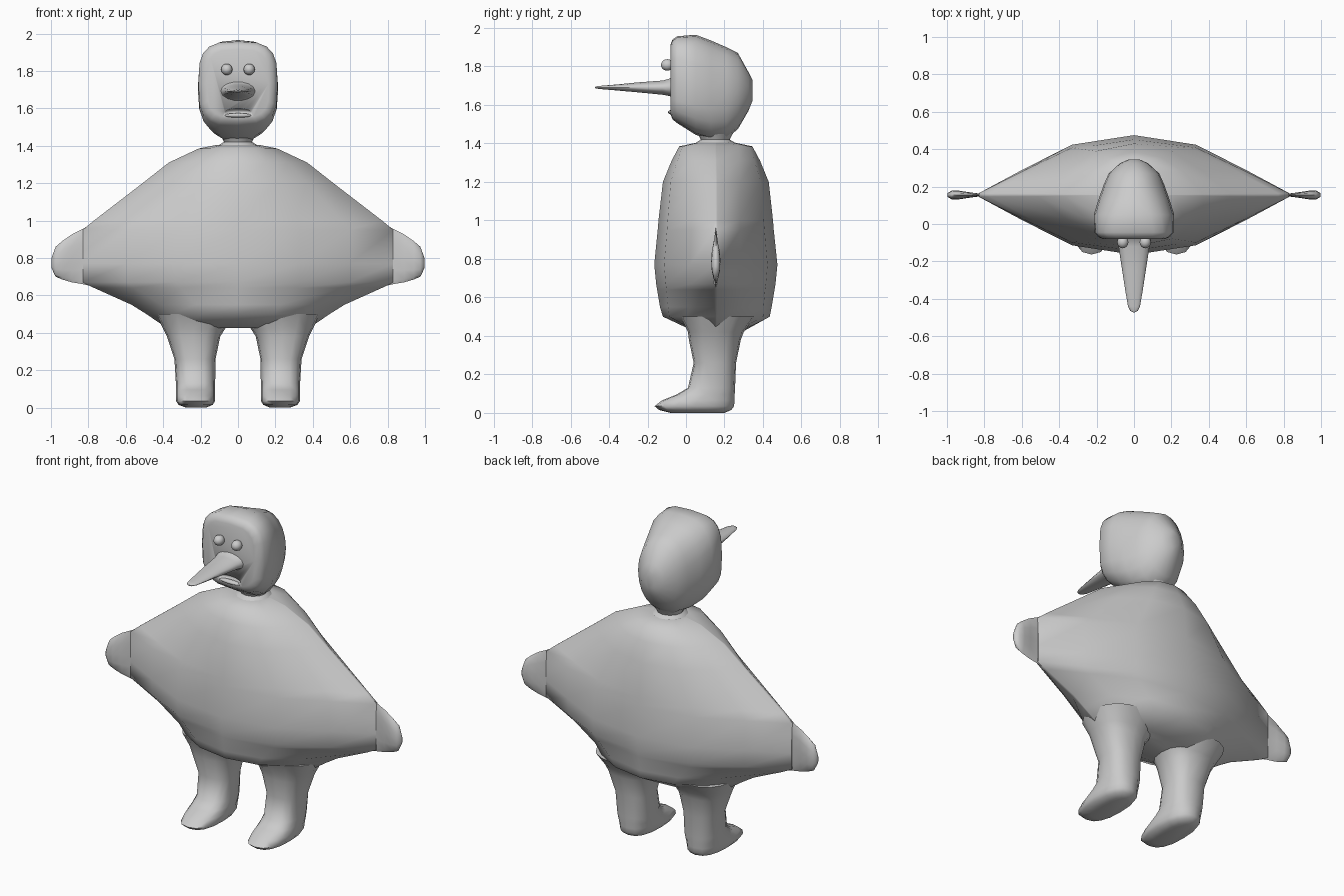
import bpy, bmesh, math

if "Cube" in bpy.data.objects:
    bpy.data.objects.remove(bpy.data.objects["Cube"])


def ring(u0, u1, v0, v1, n=12, e=2.0):
    """Superellipse filling the box u0..u1, v0..v1."""
    pts = []
    for i in range(n):
        a = 2 * math.pi * i / n
        c, s = math.cos(a), math.sin(a)
        u = math.copysign(abs(c) ** (2 / e), c)
        v = math.copysign(abs(s) ** (2 / e), s)
        pts.append(((u0 + u1) / 2 + u * (u1 - u0) / 2, (v0 + v1) / 2 + v * (v1 - v0) / 2))
    return pts


def loft(name, rings, mirror=False, angle=60):
    """Skin a stack of point rings and cap both ends."""
    bm = bmesh.new()
    loops = [[bm.verts.new(p) for p in r] for r in rings]
    n = len(loops[0])
    for a, b in zip(loops, loops[1:]):
        for i in range(n):
            j = (i + 1) % n
            bm.faces.new((a[i], a[j], b[j], b[i]))
    bm.faces.new(loops[0][::-1])
    bm.faces.new(loops[-1])
    bmesh.ops.recalc_face_normals(bm, faces=bm.faces[:])
    me = bpy.data.meshes.new(name)
    bm.to_mesh(me)
    bm.free()
    ob = bpy.data.objects.new(name, me)
    bpy.context.collection.objects.link(ob)
    return finish(ob, mirror, angle)


def finish(ob, mirror=False, angle=60):
    bpy.ops.object.select_all(action='DESELECT')
    ob.select_set(True)
    bpy.context.view_layer.objects.active = ob
    bpy.ops.object.shade_smooth_by_angle(angle=math.radians(angle))
    if mirror:
        ob.modifiers.new("mirror", 'MIRROR')
    return ob


def ball(name, loc, scale, mirror=False):
    bm = bmesh.new()
    bmesh.ops.create_uvsphere(bm, u_segments=16, v_segments=10, radius=1)
    for v in bm.verts:
        v.co = [v.co[i] * scale[i] + loc[i] for i in range(3)]
    me = bpy.data.meshes.new(name)
    bm.to_mesh(me)
    bm.free()
    ob = bpy.data.objects.new(name, me)
    bpy.context.collection.objects.link(ob)
    return finish(ob, mirror)


# Wide body: lens-shaped sections, rounder (k) near neck and hips
CY = 0.155
LENS = [(1, .03, 0), (.72, .42, .69), (.4, .84, .92), (0, 1, 1)]


def lens(z, w, yf, yb, k):
    prof = [(s, a + (b - a) * k) for s, a, b in LENS]
    half = prof + [(-s, d) for s, d in prof[-2::-1]]
    back = [(w * s, CY + (yb - CY) * d, z) for s, d in half]
    front = [(-w * s, CY + (yf - CY) * d, z) for s, d in half]
    return back + front


loft("body", [lens(*s) for s in (
    (.425, .38, .04, .30, 1), (.50, .49, -.12, .435, .5), (.55, .57, -.135, .445, .2),
    (.64, .77, -.15, .46, 0), (.67, .83, -.155, .465, 0), (.77, .83, -.165, .475, 0),
    (.95, .83, -.147, .456, 0), (1.0, .77, -.143, .452, 0), (1.2, .51, -.12, .43, .15),
    (1.31, .37, -.075, .385, .4), (1.385, .21, -.035, .345, .8), (1.405, .11, .06, .25, 1))])

# Flat hands at the tips
loft("hand", [[(x, y, z) for y, z in ring(CY - t, CY + t, z0, z1)] for x, z0, z1, t in (
    (.78, .648, .985, .008), (.83, .66, .955, .008), (.89, .67, .925, .016),
    (.94, .685, .89, .024), (.975, .70, .86, .023), (.997, .745, .80, .01))], mirror=True)

# Legs running into forward-pointing feet
loft("leg", [[(x, y, z) for x, y in ring(x0, x1, y0, y1, 16, 2.5)] for z, x0, x1, y0, y1 in (
    (.50, .02, .44, -.03, .36), (.42, .07, .40, .01, .30), (.38, .095, .38, .015, .285),
    (.26, .12, .34, .04, .26), (.13, .122, .332, .01, .255), (.095, .122, .332, -.05, .253),
    (.065, .122, .332, -.125, .252), (.035, .122, .332, -.163, .25),
    (.015, .135, .318, -.14, .235), (0, .17, .28, -.08, .2))], mirror=True)

# Neck
loft("neck", [[(x, y, z) for x, y in ring(-r, r, .152 - r, .152 + r)] for z, r in (
    (1.38, .12), (1.405, .10), (1.42, .075), (1.44, .085), (1.48, .11))])

# Head: flat face, tapering to the back
head = loft("head", [[(x, y, z) for x, z in ring(-w, w, z0, z1, 20, e)] for y, w, z0, z1, e in (
    (-.08, .165, 1.55, 1.915, 3.5), (-.07, .19, 1.525, 1.94, 3.5), (-.045, .212, 1.505, 1.957, 3.3),
    (.05, .215, 1.445, 1.965, 2.7), (.13, .19, 1.42, 1.935, 2.4), (.21, .162, 1.425, 1.90, 2.2),
    (.27, .135, 1.475, 1.87, 2.1), (.325, .075, 1.57, 1.77, 2), (.345, .03, 1.62, 1.73, 2))])

# Mouth recess
cutter = ball("mouth_cutter", (0, -.085, 1.58), (.075, .035, .02))
cutter.hide_render = True
cutter.hide_set(True)
cut = head.modifiers.new("mouth", 'BOOLEAN')
cut.operation = 'DIFFERENCE'
cut.object = cutter

# Long beak
loft("beak", [[(x, y, z) for x, z in ring(-w, w, z0, z1, 14)] for y, w, z0, z1 in (
    (-.06, .10, 1.625, 1.76), (-.085, .09, 1.645, 1.738), (-.12, .083, 1.652, 1.728),
    (-.25, .063, 1.665, 1.718), (-.36, .046, 1.675, 1.707), (-.44, .032, 1.682, 1.70),
    (-.465, .02, 1.685, 1.697), (-.472, .006, 1.688, 1.694))])

# Eyes and lower lip
ball("eye", (.06, -.097, 1.808), (.03, .033, .03), mirror=True)
ball("lower_lip", (0, -.075, 1.562), (.075, .018, .012))
